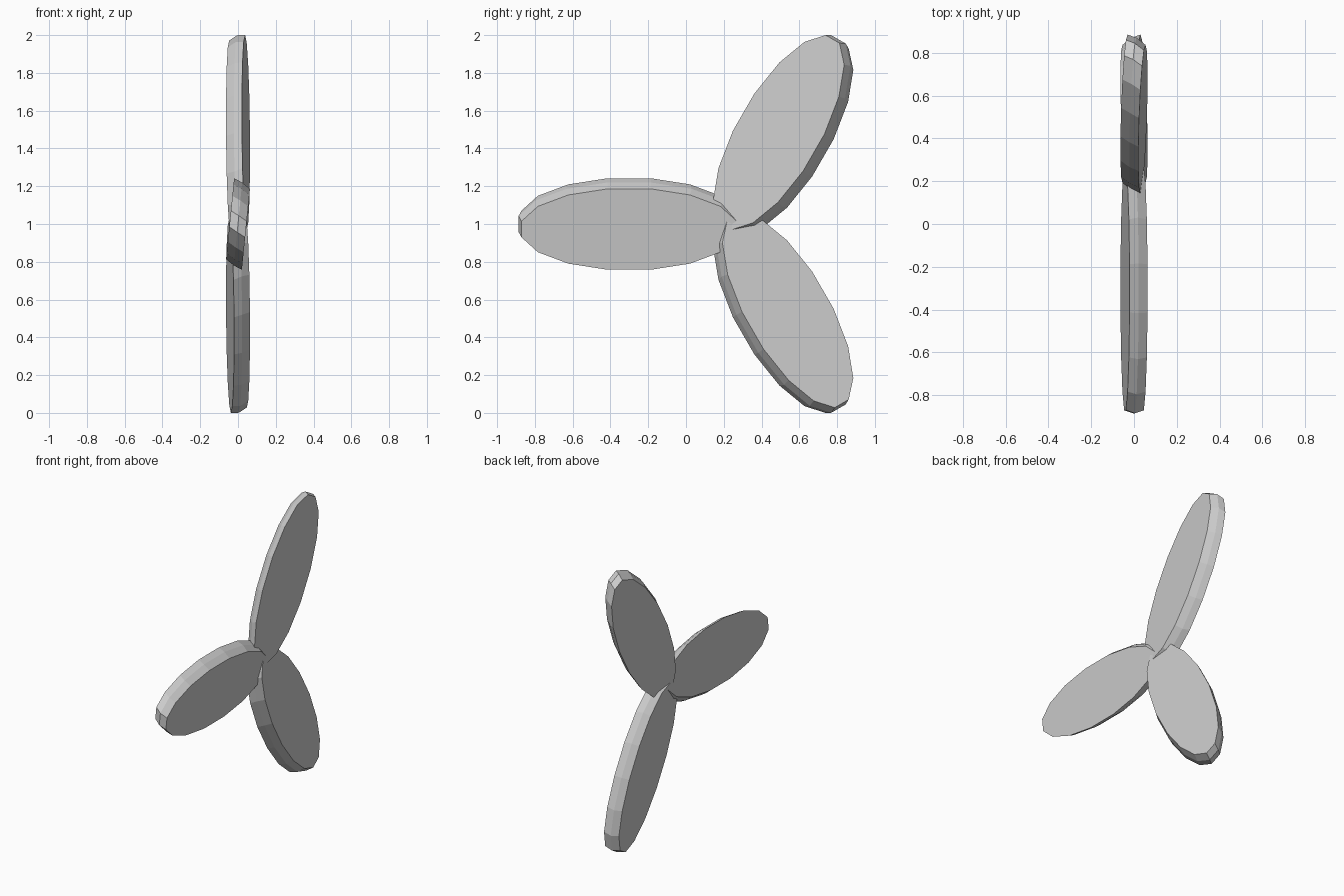
import bpy, bmesh, math
from mathutils import Matrix, Vector

if "Cube" in bpy.data.objects:
    bpy.data.objects.remove(bpy.data.objects["Cube"])

SIDES = 16
HUB = Vector((0, 0.243, 1.0))       # point where the three blades meet
MID, LENGTH, WIDTH = 0.544, 0.596, 0.224   # blade centre distance, half length, half width
PITCH = 0.10                        # sideways lean of the blade faces
# cross-section rings: (x offset, edgewise offset, scale)
RINGS = [(-0.042, 0.028, 0.975), (0.0, 0.0, 1.0), (0.042, -0.028, 0.975)]


def make_blade(name, angle):
    bm = bmesh.new()
    rings = []
    for dx, dz, s in RINGS:
        ring = []
        for i in range(SIDES):
            a = 2 * math.pi * (i + 0.5) / SIDES
            w = s * WIDTH * math.sin(a)
            ring.append(bm.verts.new((dx + PITCH * w, -MID - s * LENGTH * math.cos(a), w + dz)))
        rings.append(ring)
    # flat faces and the two-band rim
    bm.faces.new(rings[0])
    bm.faces.new(rings[-1])
    for r0, r1 in zip(rings, rings[1:]):
        for i in range(SIDES):
            j = (i + 1) % SIDES
            bm.faces.new((r0[i], r0[j], r1[j], r1[i]))
    bmesh.ops.recalc_face_normals(bm, faces=bm.faces[:])
    bm.transform(Matrix.Translation(HUB) @ Matrix.Rotation(angle, 4, 'X'))
    mesh = bpy.data.meshes.new(name)
    bm.to_mesh(mesh)
    bm.free()
    obj = bpy.data.objects.new(name, mesh)
    bpy.context.collection.objects.link(obj)
    return obj


# three identical pitched blades around the x axis
for k in range(3):
    make_blade(f"propeller_blade_{k + 1}", k * 2 * math.pi / 3)
